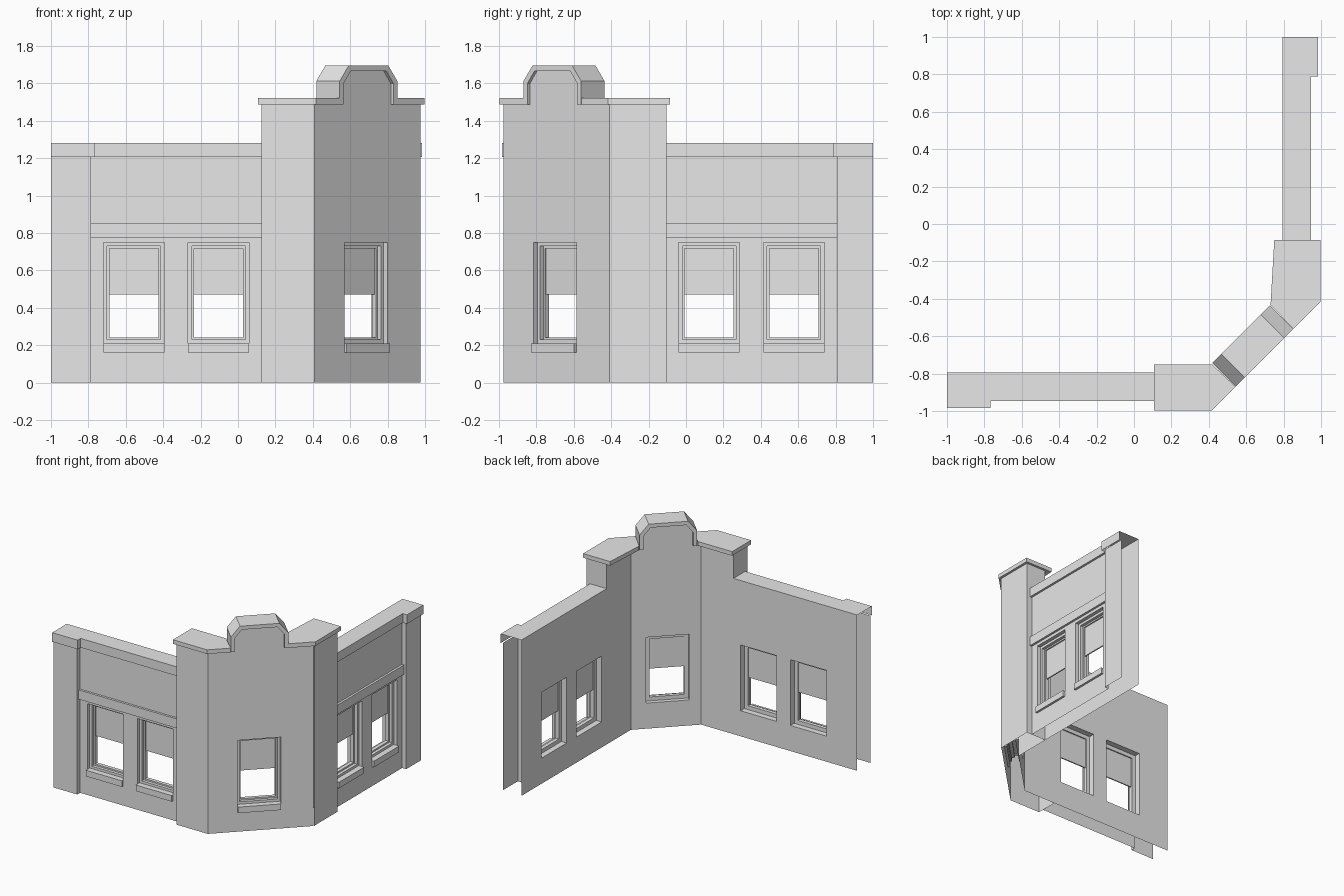
import bpy
import bmesh
from math import radians
from mathutils import Matrix

if "Cube" in bpy.data.objects:
    bpy.data.objects.remove(bpy.data.objects["Cube"])

GREY = (0.8, 0.8, 0.8, 1)
plaster = bpy.data.materials.new("plain_plaster")
plaster.use_nodes = True
plaster.diffuse_color = GREY
plaster.node_tree.nodes["Principled BSDF"].inputs["Base Color"].default_value = GREY

# Each wall is built facing front, then turned about z. d = distance outwards.
FRONT, CORNER, RIGHT = 0, 45, 90


def finish(name, bm, turn):
    mesh = bpy.data.meshes.new(name)
    bm.to_mesh(mesh)
    bm.free()
    mesh.materials.append(plaster)
    ob = bpy.data.objects.new(name, mesh)
    ob.matrix_world = Matrix.Rotation(radians(turn), 4, "Z")
    bpy.context.collection.objects.link(ob)
    return ob


def sheet(name, turn, u, z, d, holes=(), back=False):
    """Flat wall with rectangular holes, cut on the hole edges."""
    u = sorted(u)
    us = sorted({*u, *(v for h in holes for v in h[:2])})
    zs = sorted({*z, *(v for h in holes for v in h[2:])})
    bm = bmesh.new()
    grid = [[bm.verts.new((a, -d, b)) for b in zs] for a in us]
    for i in range(len(us) - 1):
        for j in range(len(zs) - 1):
            cu, cz = (us[i] + us[i + 1]) / 2, (zs[j] + zs[j + 1]) / 2
            if any(h[0] < cu < h[1] and h[2] < cz < h[3] for h in holes):
                continue
            f = bm.faces.new((grid[i][j], grid[i + 1][j], grid[i + 1][j + 1], grid[i][j + 1]))
            if back:
                f.normal_flip()
    return finish(name, bm, turn)


def box(name, turn, u, d, z, skip=""):
    """Box with open sides: L, R, F(ront), B(ack), T(op), U(nderside)."""
    u, d, z = sorted(u), sorted(d), sorted(z)
    bm = bmesh.new()
    v = {(i, j, k): bm.verts.new((u[i], -d[j], z[k]))
         for i in (0, 1) for j in (0, 1) for k in (0, 1)}
    sides = dict(zip("LRBFUT", ((a, s) for a in range(3) for s in (0, 1))))
    faces = []
    for axis, side in sides.values():
        ring = []
        for p, q in ((0, 0), (1, 0), (1, 1), (0, 1)):
            key = [p, q]
            key.insert(axis, side)
            ring.append(v[tuple(key)])
        faces.append(bm.faces.new(ring))
    bmesh.ops.recalc_face_normals(bm, faces=faces)
    drop = [f for f, key in zip(faces, sides) if key in skip]
    bmesh.ops.delete(bm, geom=drop, context="FACES")
    return finish(name, bm, turn)


def prism(name, turn, points, shift):
    """Outline swept along a vector."""
    bm = bmesh.new()
    face = bm.faces.new([bm.verts.new(p) for p in points])
    new = bmesh.ops.extrude_face_region(bm, geom=[face], use_keep_orig=True)["geom"]
    bmesh.ops.translate(bm, vec=shift, verts=[g for g in new if isinstance(g, bmesh.types.BMVert)])
    bmesh.ops.recalc_face_normals(bm, faces=bm.faces)
    return finish(name, bm, turn)


# Window: stepped reveal, half-drawn blind and sill
W_LOW, W_TOP, W_HALF = 0.21, 0.75, 0.163


def hole(mid):
    return (mid - W_HALF, mid + W_HALF, W_LOW, W_TOP)


def window(name, turn, mid, d, d_back):
    u0, u1, z0, z1 = hole(mid)
    steps = [(0, d), (0, d - 0.03), (0.02, d - 0.03), (0.02, d - 0.055),
             (0.032, d - 0.055), (0.032, d - 0.085), (0, d - 0.085), (0, d_back)]
    bm = bmesh.new()
    loops = []
    for i, dep in steps:
        corners = ((u0 + i, z0 + i), (u1 - i, z0 + i), (u1 - i, z1 - i), (u0 + i, z1 - i))
        loops.append([bm.verts.new((a, -dep, b)) for a, b in corners])
    for a, b in zip(loops, loops[1:]):
        for k in range(4):
            n = (k + 1) % 4
            bm.faces.new((a[k], a[n], b[n], b[k]))
    finish(name + "_frame", bm, turn)
    box(name + "_blind", turn, (u0 + 0.03, u1 - 0.03), (d - 0.075, d - 0.065), (0.47, z1 - 0.03))
    box(name + "_sill", turn, (u0, u1), (d - 0.02, d + 0.018), (0.16, z0))


# Main levels and distances
WALL_TOP, TOWER_TOP, CAP_TOP = 1.28, 1.488, 1.522
BACK, WALL, BAND, PIER, PIER_CAP, TOWER = 0.795, 0.928, 0.946, 0.965, 0.984, 0.976
BAY_BACK, BAY = 0.859, 0.979


def wing(side, turn, sign, off):
    """One straight wing: run t goes from the free end towards the corner."""
    def at(t):
        return sign * t + off

    end, pier, tower = -sign * 1.0, at(-0.786), at(0.125)
    inner, outer = sign * 0.42, sign * 0.41
    open_end = "L" if sign > 0 else "R"
    mids = [at(-0.557), at(-0.103)]
    holes = [hole(m) for m in mids]
    sheet(side + "_wall_face", turn, (pier, tower), (0, WALL_TOP), WALL, holes)
    sheet(side + "_wall_back", turn, (end, inner), (0, WALL_TOP), BACK, holes, True)
    for n, m in enumerate(mids):
        window(f"{side}_window_{n + 1}", turn, m, WALL, BACK)
    # Mouldings and coping
    box(side + "_string_course", turn, (pier, tower), (WALL, BAND), (0.775, 0.852), "BLR")
    box(side + "_top_band", turn, (pier, tower), (WALL, BAND), (1.205, WALL_TOP), "BLRT")
    box(side + "_coping", turn, (pier, tower), (BACK, BAND), (1.2, WALL_TOP), "BFLRU")
    # End pier with its cap
    box(side + "_end_pier", turn, (end, pier), (WALL, PIER), (0, 1.21), "BTU" + open_end)
    box(side + "_pier_cap", turn, (end, at(-0.768)), (BACK, PIER_CAP), (1.205, WALL_TOP), "BU" + open_end)
    # Tower flank
    far = "R" if sign > 0 else "L"
    box(side + "_tower_flank", turn, (tower, outer), (BACK, TOWER), (0, TOWER_TOP), "BTU" + far)
    sheet(side + "_tower_back", turn, (tower, inner), (WALL_TOP, TOWER_TOP), BACK, (), True)


wing("front", FRONT, 1, 0)
wing("side", RIGHT, -1, 0.02)

# Angled corner bay
MID = -0.012
sheet("corner_face", CORNER, (-0.4, 0.4), (0, TOWER_TOP), BAY, [hole(MID)])
sheet("corner_back", CORNER, (-0.265, 0.265), (0, TOWER_TOP), BAY_BACK, [hole(MID)], True)
window("corner_window", CORNER, MID, BAY, BAY_BACK)


# Raised gable with a moulded hood, as half outlines mirrored about the middle
def mirrored(half):
    return [(MID - u, z) for u, z in half] + [(MID + u, z) for u, z in reversed(half)]


hood_out = mirrored([(0.218, TOWER_TOP), (0.218, 1.612), (0.149, 1.696)])
hood_in = mirrored([(0.188, TOWER_TOP), (0.188, 1.6), (0.135, 1.666)])
prism("gable_wall", CORNER, [(u, -BAY, z) for u, z in hood_in], (0, BAY - BAY_BACK, 0))
prism("gable_hood", CORNER, [(u, -0.999, z) for u, z in hood_out + hood_in[::-1]], (0, 0.177, 0))

# Tower cap slabs on both sides of the gable
caps = {
    "front_tower_cap": [(0.106, -0.996), (0.417, -0.996), (0.543, -0.87), (0.417, -0.75), (0.106, -0.75)],
    "side_tower_cap": [(0.996, -0.417), (0.996, -0.086), (0.75, -0.086), (0.73, -0.435), (0.853, -0.56)],
}
for cap_name, plan in caps.items():
    prism(cap_name, FRONT, [(x, y, TOWER_TOP) for x, y in plan], (0, 0, CAP_TOP - TOWER_TOP))
